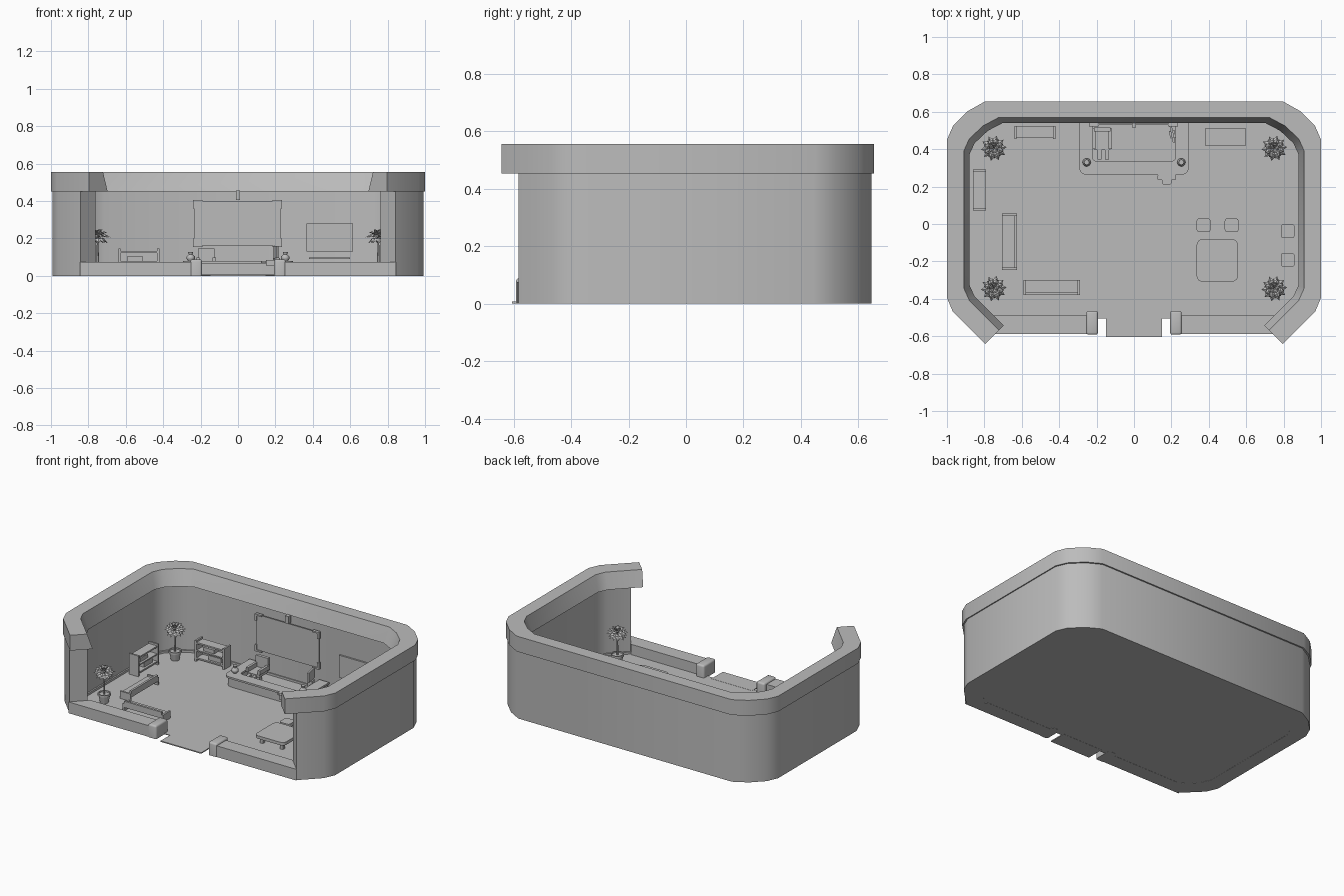
import bpy, bmesh, math
from mathutils import Vector, Matrix

if "Cube" in bpy.data.objects:
    bpy.data.objects.remove(bpy.data.objects["Cube"])

GREY = (0.5, 0.5, 0.5, 1)
mat = bpy.data.materials.new("plain_grey")
mat.use_nodes = True
mat.diffuse_color = GREY
mat.node_tree.nodes["Principled BSDF"].inputs["Base Color"].default_value = GREY


def finish(bm, name, smooth=None):
    bmesh.ops.recalc_face_normals(bm, faces=bm.faces)
    mesh = bpy.data.meshes.new(name)
    bm.to_mesh(mesh)
    bm.free()
    mesh.materials.append(mat)
    obj = bpy.data.objects.new(name, mesh)
    bpy.context.collection.objects.link(obj)
    if smooth:
        bpy.ops.object.select_all(action='DESELECT')
        obj.select_set(True)
        bpy.context.view_layer.objects.active = obj
        bpy.ops.object.shade_smooth_by_angle(angle=math.radians(smooth))
    return obj


def add_box(bm, x, y, z, bevel=0):
    """Box from (min, max) ranges; a bevel rounds its upright edges."""
    new = bmesh.ops.create_cube(bm, size=1)["verts"]
    for v in new:
        v.co = Vector((r[0] if c < 0 else r[1] for r, c in zip((x, y, z), v.co)))
    if bevel:
        edges = {e for v in new for e in v.link_edges
                 if abs(e.verts[0].co.z - e.verts[1].co.z) > 1e-5}
        bmesh.ops.bevel(bm, geom=list(edges), offset=bevel, segments=4,
                        profile=0.5, affect='EDGES')


def boxes(name, *parts, place=None, smooth=None):
    bm = bmesh.new()
    for p in parts:
        add_box(bm, *p)
    if place:
        bm.transform(place)
    return finish(bm, name, smooth)


def lathe(bm, profile, centre, sides=14):
    rings = [[bm.verts.new((centre[0] + r * math.cos(a), centre[1] + r * math.sin(a), z))
              for a in (math.tau * i / sides for i in range(sides))] for r, z in profile]
    for lo, hi in zip(rings, rings[1:]):
        for i in range(sides):
            j = (i + 1) % sides
            bm.faces.new((lo[i], lo[j], hi[j], hi[i]))
    bm.faces.new(rings[0])
    bm.faces.new(rings[-1])


# Half outline of the room, running from the front opening to the back
HALF = [(.797, -.642), (.968, -.47), (1, -.395), (1, .45),
        (.968, .524), (.888, .604), (.797, .655)]


def outline(sx, sy, end):
    """Scaled open outline, with its ends cut square to the slanted front corners."""
    pts = [(x * sx, y * sy) for x, y in HALF]
    d = pts[1][0] - pts[1][1]
    pts[0] = ((d + end) / 2, (end - d) / 2)
    return pts + [(-x, y) for x, y in reversed(pts)]


def sweep(name, loops):
    """Joins matching open outlines, each at its own height, into a closed band."""
    bm = bmesh.new()
    rows = [[bm.verts.new((x, y, z)) for x, y in pts] for pts, z in loops]
    n = len(rows)
    for k in range(n):
        a, b = rows[k], rows[(k + 1) % n]
        for i in range(len(a) - 1):
            bm.faces.new((a[i], a[i + 1], b[i + 1], b[i]))
    for i in (0, -1):
        bm.faces.new([r[i] for r in rows])
    return finish(bm, name, 40)


# Shell: wall, overhanging cap, skirting and floor
wall_out, wall_in = outline(.993, .985, .258), outline(.895, .85, .258)
sweep("wall", [(wall_out, 0), (wall_out, .455), (wall_in, .455), (wall_in, 0)])
cap_out = outline(1, 1, .155)
sweep("wall_cap", [(cap_out, .452), (cap_out, .555),
                   (outline(.91, .868, .155), .555), (outline(.88, .825, .155), .452)])
skirt = outline(.885, .84, .258)
sweep("skirting", [(wall_in, .004), (wall_in, .02), (skirt, .02), (skirt, .004)])

bm = bmesh.new()
base = bm.faces.new([bm.verts.new((x, y, .001)) for x, y in wall_in])
top = bmesh.ops.extrude_face_region(bm, geom=[base])["geom"]
bmesh.ops.translate(bm, vec=(0, 0, .005), verts=[v for v in top if isinstance(v, bmesh.types.BMVert)])
finish(bm, "floor")

# Low front wall, gate posts and threshold
for side, s in (("left", 1), ("right", -1)):
    bm = bmesh.new()
    add_box(bm, (.23, .845), (-.588, -.49), (0, .075))
    for v in bm.verts:
        if v.co.x > .5 and v.co.y > -.52:
            v.co.x = .75
    bm.transform(Matrix.Scale(s, 4, (1, 0, 0)))
    finish(bm, side + "_low_wall")
    bm = bmesh.new()
    add_box(bm, (.193, .255), (-.592, -.465), (0, .088))
    bmesh.ops.bevel(bm, geom=[e for e in bm.edges if max(v.co.z for v in e.verts) > .05],
                    offset=.012, segments=3, profile=.5, affect='EDGES')
    bm.transform(Matrix.Scale(s, 4, (1, 0, 0)))
    finish(bm, side + "_gate_post", 35)
boxes("threshold", ((-.15, .15), (-.605, -.485), (0, .007)))

# Reception counter: a rounded U against the back wall
def u_shape(half, front, r):
    corner = [(half - r + r * math.cos(a), front + r - r * math.sin(a))
              for a in (math.pi / 2 * i / 5 for i in range(6))]
    pts = [(half, .545)] + corner
    return pts + [(-x, y) for x, y in reversed(pts)]

def counter(name, half, front, r, inner_half, inner_front, z0, z1):
    a, b = u_shape(half, front, r), u_shape(inner_half, inner_front, .02)
    sweep(name, [(a, z0), (a, z1), (b, z1), (b, z0)])

counter("counter_body", .285, .275, .04, .235, .325, .005, .066)
counter("counter_top", .295, .262, .045, .222, .337, .066, .078)

# Vases on the counter
for side, s in (("left", 1), ("right", -1)):
    bm = bmesh.new()
    lathe(bm, [(.012, .078), (.022, .09), (.022, .102), (.01, .115), (.014, .128)], (s * .253, .33))
    finish(bm, side + "_vase", 50)

# Desk equipment
boxes("desk_chair", ((-.215, -.125), (.395, .50), (.05, .07), .01),
      ((-.215, -.125), (.495, .515), (.06, .145)),
      ((-.222, -.205), (.4, .51), (.07, .098)), ((-.135, -.118), (.4, .51), (.07, .098)),
      ((-.195, -.175), (.345, .4), (.05, .064)), ((-.155, -.135), (.345, .4), (.05, .064)),
      ((-.185, -.15), (.44, .47), (.005, .05)))
boxes("computer_screen", ((-.006, .006), (-.045, .045), (.095, .16)),
      ((-.015, .015), (-.02, .02), (.005, .095)),
      place=Matrix.Translation((.205, .48, 0)) @ Matrix.Rotation(.2, 4, 'Z'))
boxes("leaflet_stand", ((.125, .225), (.235, .262), (.068, .08), .008),
      ((.15, .2), (.212, .24), (.055, .085), .008))

# Projection screen with corner brackets and hanger
boxes("projection_screen", ((-.235, .23), (.528, .536), (.162, .4)))
frame = [((-.012, .012), (.515, .545), (.405, .455))]
for x, d in ((-.24, 1), (.235, -1)):
    for z, u in ((.155, 1), (.405, -1)):
        frame.append((sorted((x, x + d * .05)), (.52, .54), sorted((z, z + u * .01))))
        frame.append((sorted((x, x + d * .012)), (.52, .54), sorted((z, z + u * .045))))
boxes("screen_brackets", *frame)

# Wall picture and ledge below it
boxes("wall_picture", ((.367, .615), (.545, .556), (.13, .28)))
boxes("wall_ledge", ((.38, .6), (.42, .51), (.09, .097)))

# Bookshelves
def bookshelf(name, place):
    boxes(name, ((-.11, -.098), (-.035, .035), (.005, .145)), ((.098, .11), (-.035, .035), (.005, .145)),
          ((-.1, .1), (-.03, .035), (.122, .132)), ((-.1, .1), (-.03, .035), (.072, .08)),
          ((-.1, .1), (-.03, .035), (.02, .03)), ((-.1, .1), (.03, .035), (.02, .13)),
          ((-.06, .02), (-.015, .03), (.08, .105)), ((-.02, .07), (-.015, .03), (.03, .06)), place=place)

quarter = Matrix.Rotation(math.pi / 2, 4, 'Z')
bookshelf("back_bookshelf", Matrix.Translation((-.53, .49, 0)))
bookshelf("side_bookshelf", Matrix.Translation((-.825, .182, 0)) @ quarter)

# Benches
def bench(name, place):
    boxes(name, ((-.14, .14), (-.035, .04), (.03, .043)), ((-.14, .14), (-.04, -.026), (.03, .072)),
          ((-.15, -.138), (-.04, .04), (.005, .055)), ((.138, .15), (-.04, .04), (.005, .055)), place=place)

bench("front_bench", Matrix.Translation((-.44, -.34, 0)))
bench("side_bench", Matrix.Translation((-.665, -.095, 0)) @ quarter)

# Table and stools
def legs(x, y, h, inset, t, top):
    return [((x + i * (h - inset) - t, x + i * (h - inset) + t),
             (y + j * (h - inset) - t, y + j * (h - inset) + t), (.005, top))
            for i in (-1, 1) for j in (-1, 1)]

boxes("table", ((.335, .555), (-.308, -.082), (.045, .065), .03),
      *legs(.445, -.195, .11, .035, .011, .045), smooth=40)
for i, (x, y) in enumerate(((.372, -.007), (.522, -.007), (.822, -.038), (.822, -.192))):
    boxes("stool_%d" % (i + 1), ((x - .037, x + .037), (y - .037, y + .037), (.028, .05), .015),
          *legs(x, y, .037, .014, .006, .028), smooth=40)

# Potted plants: pot, trunk and a ball of pointed leaves
def plant(name, x, y):
    bm = bmesh.new()
    lathe(bm, [(.026, .005), (.036, .055), (.041, .055), (.041, .068), (.034, .068), (.033, .06)], (x, y))
    lathe(bm, [(.006, .06), (.005, .19)], (x, y), 6)
    for count, tilt, length in ((10, -.35, .058), (10, .15, .07), (8, .6, .066), (5, 1.1, .06)):
        for i in range(count):
            turn = math.tau * (i + tilt) / count
            root, mid, tip = [Vector((x, y, .205)) + Vector((
                math.cos(turn) * math.cos(tilt), math.sin(turn) * math.cos(tilt), math.sin(tilt))) * d
                for d in (.004, length * .6, length)]
            side = Vector((-math.sin(turn), math.cos(turn), 0)) * .017
            lift = Vector((0, 0, .01))
            ring = [bm.verts.new(c) for c in (mid - side, mid + lift, mid + side)]
            a, b = bm.verts.new(root), bm.verts.new(tip - lift)
            for p, q in ((0, 1), (1, 2), (2, 0)):
                bm.faces.new((a, ring[p], ring[q]))
                bm.faces.new((b, ring[q], ring[p]))
    finish(bm, name)

for side, x in (("left", .75), ("right", -.75)):
    plant("back_%s_plant" % side, x, .405)
    plant("front_%s_plant" % side, x, -.345)
